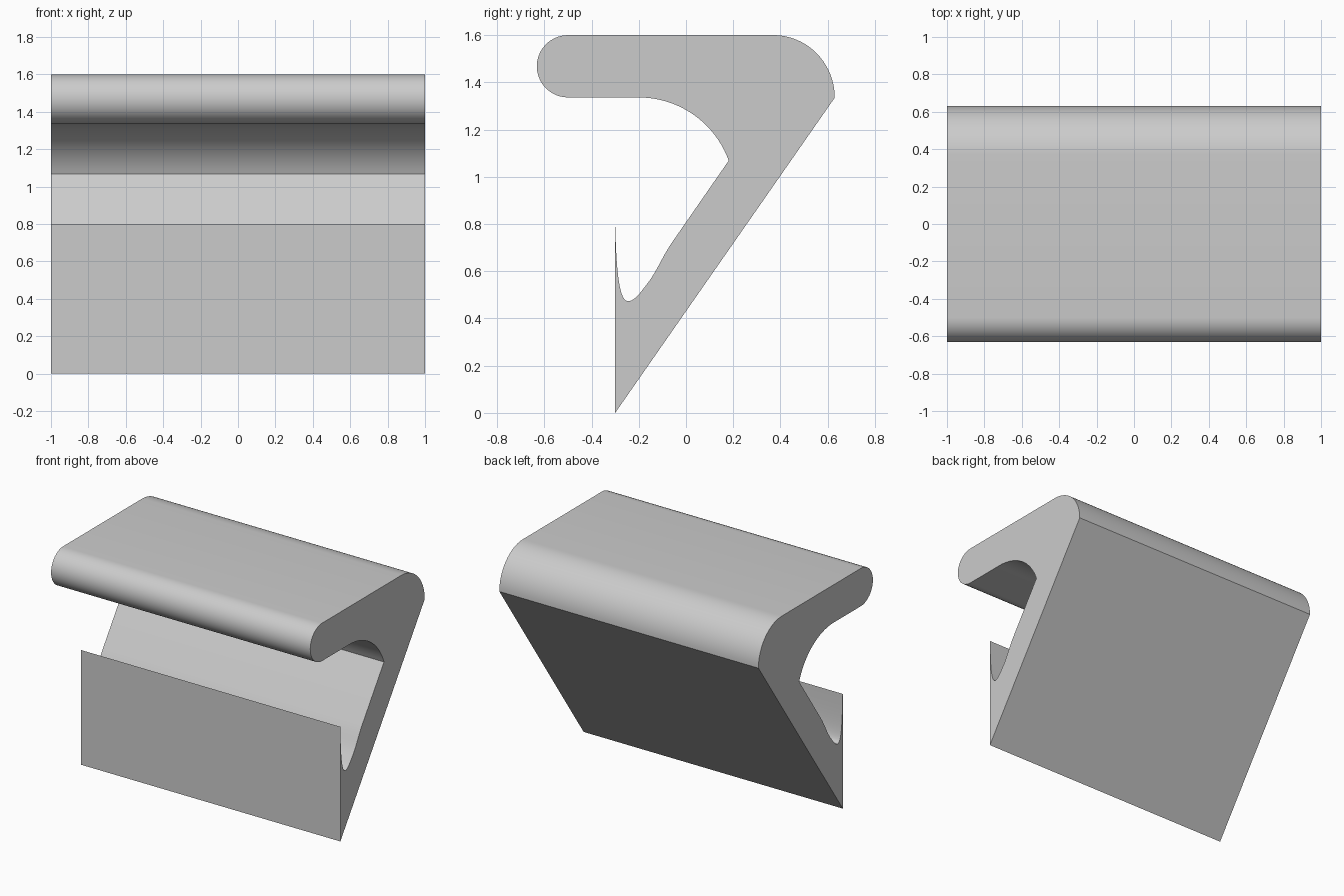
import bpy, bmesh
from math import cos, sin, radians, atan2, degrees
from mathutils import Vector
from mathutils.geometry import interpolate_bezier

cube = bpy.data.objects.get("Cube")
if cube:
    bpy.data.objects.remove(cube, do_unlink=True)

grey = bpy.data.materials.new("plain grey")
grey.use_nodes = True
colour = (0.6, 0.6, 0.6, 1)
grey.diffuse_color = colour
grey.node_tree.nodes["Principled BSDF"].inputs["Base Color"].default_value = colour


def arc(cy, cz, ry, rz, start, end, steps=20):
    angles = [radians(start + (end - start) * i / steps) for i in range(steps + 1)]
    return [(cy + ry * cos(a), cz + rz * sin(a)) for a in angles]


def bezier(*points, steps=14):
    return [(p.x, p.y) for p in interpolate_bezier(*[Vector(p) for p in points], steps)]


# Side profile as (y, z): foot, sloping back, rounded top, nose
profile = [(-0.30, 0.0)]
profile += arc(0.37, 1.335, 0.26, 0.265, 0, 90)
profile += arc(-0.50, 1.468, 0.132, 0.132, 90, 270)

# Curved underside of the overhang
inner_r, inner_z = 0.405, 0.931
end = degrees(atan2(1.068 - inner_z, 0.38))
profile += arc(-0.20, inner_z, inner_r, inner_r, 90, end)

# Sloping inner face, trough and thin front lip
profile += bezier((-0.055, 0.728), (-0.10, 0.665), (-0.125, 0.595), (-0.165, 0.546), steps=8)
profile += bezier((-0.165, 0.546), (-0.19, 0.515), (-0.215, 0.474), (-0.245, 0.473))[1:]
profile += bezier((-0.245, 0.473), (-0.285, 0.473), (-0.295, 0.61), (-0.30, 0.80))[1:]

# Extrude the profile across the full width
bm = bmesh.new()
cap = bm.faces.new([bm.verts.new((-1, y, z)) for y, z in profile])
result = bmesh.ops.extrude_face_region(bm, geom=[cap])
moved = [v for v in result["geom"] if isinstance(v, bmesh.types.BMVert)]
bmesh.ops.translate(bm, verts=moved, vec=(2, 0, 0))
bmesh.ops.recalc_face_normals(bm, faces=bm.faces)
mesh = bpy.data.meshes.new("hooked_bracket")
bm.to_mesh(mesh)
bm.free()
mesh.materials.append(grey)

bracket = bpy.data.objects.new("hooked_bracket", mesh)
bpy.context.collection.objects.link(bracket)
bpy.ops.object.select_all(action="DESELECT")
bracket.select_set(True)
bpy.context.view_layer.objects.active = bracket
bpy.ops.object.shade_smooth_by_angle(angle=radians(25))
